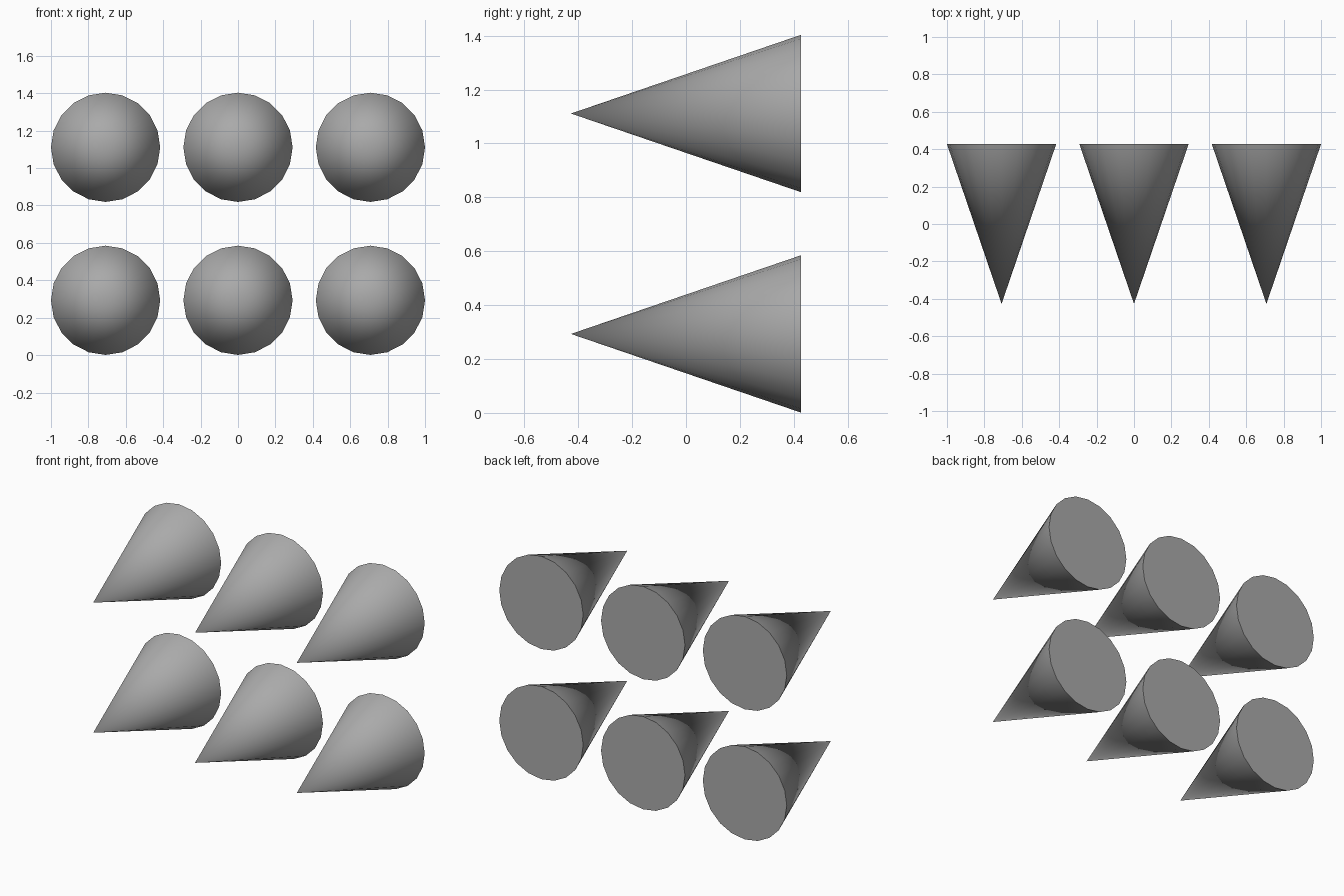
import bpy
import math

cube = bpy.data.objects.get("Cube")
if cube:
    bpy.data.objects.remove(cube, do_unlink=True)

RADIUS = 0.292
LENGTH = 0.854
SPACING = 0.708

# Plain grey for every spike
grey = bpy.data.materials.new("mid_grey")
grey.use_nodes = True
colour = (0.4, 0.4, 0.4, 1)
grey.diffuse_color = colour
grey.node_tree.nodes["Principled BSDF"].inputs["Base Color"].default_value = colour


def add_cone(name, x, z):
    """Smooth cone with its tip facing the front and its flat base at the back."""
    bpy.ops.mesh.primitive_cone_add(
        vertices=20, radius1=RADIUS, radius2=0, depth=LENGTH,
        location=(x, 0, z), rotation=(math.pi / 2, 0, 0))
    cone = bpy.context.object
    cone.name = name
    cone.data.materials.append(grey)
    bpy.ops.object.shade_smooth_by_angle(angle=math.radians(40))


# Two rows of three cones
for row, z in (("lower", 0.293), ("upper", 1.111)):
    for side, step in (("right", -1), ("middle", 0), ("left", 1)):
        add_cone(f"{row}_{side}_cone", step * SPACING, z)
